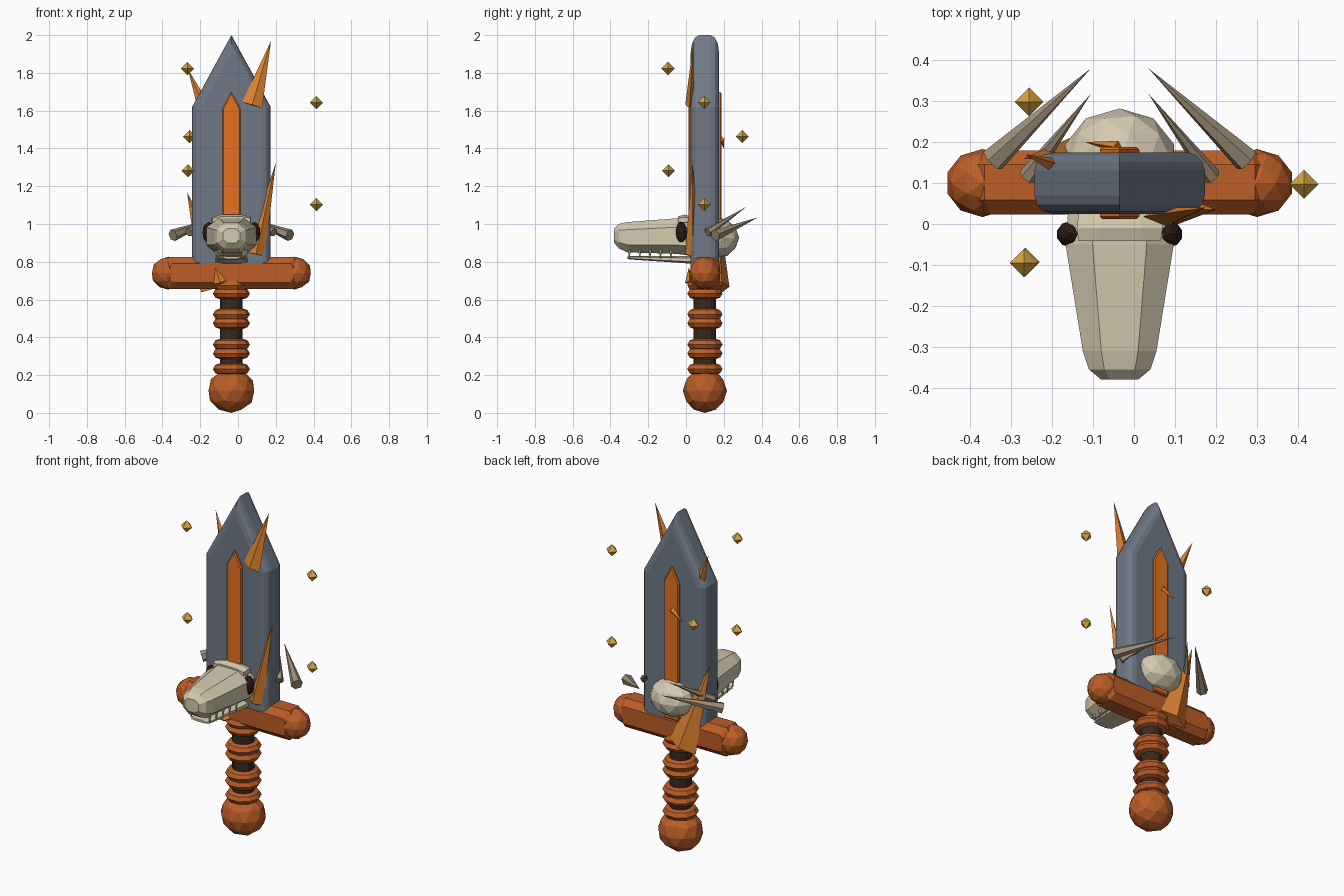
import bpy, bmesh, math
from mathutils import Vector, Matrix

if "Cube" in bpy.data.objects:
    bpy.data.objects.remove(bpy.data.objects["Cube"])

CX, CY = -0.035, 0.10          # sword axis


def mat(name, *rgb):
    m = bpy.data.materials.new(name)
    m.diffuse_color = (*rgb, 1)
    m.use_nodes = True
    m.node_tree.nodes["Principled BSDF"].inputs["Base Color"].default_value = m.diffuse_color
    return m


STEEL = mat("steel", 0.16, 0.19, 0.24)
EMBER = mat("ember", 0.78, 0.17, 0.015)
FLAME = mat("flame", 0.75, 0.23, 0.03)
BRONZE = mat("bronze", 0.50, 0.11, 0.02)
LEATHER = mat("leather", 0.04, 0.022, 0.015)
BONE = mat("bone", 0.66, 0.59, 0.43)
HORN = mat("horn", 0.35, 0.28, 0.19)
SOCKET = mat("socket", 0.025, 0.01, 0.006)
GOLD = mat("gold", 0.68, 0.38, 0.05)


def finish(bm, name, material):
    bmesh.ops.recalc_face_normals(bm, faces=bm.faces[:])
    me = bpy.data.meshes.new(name)
    bm.to_mesh(me)
    bm.free()
    me.materials.append(material)
    ob = bpy.data.objects.new(name, me)
    bpy.context.collection.objects.link(ob)
    return ob


def loft(name, rings, material):
    """Skin a list of equal-length point rings and cap both ends."""
    bm = bmesh.new()
    rows = [[bm.verts.new(p) for p in r] for r in rings]
    n = len(rows[0])
    for a, b in zip(rows, rows[1:]):
        for i in range(n):
            j = (i + 1) % n
            bm.faces.new((a[i], a[j], b[j], b[i]))
    bm.faces.new(rows[0])
    bm.faces.new(rows[-1])
    return finish(bm, name, material)


def plate(name, outline, y0, y1, bevel, segs, material):
    """Extrude an x/z outline along y and round its front and back rims."""
    bm = bmesh.new()
    f = bm.faces.new([bm.verts.new((CX + x, y0, z)) for x, z in outline])
    ext = bmesh.ops.extrude_face_region(bm, geom=[f])
    vs = [v for v in ext["geom"] if isinstance(v, bmesh.types.BMVert)]
    bmesh.ops.translate(bm, verts=vs, vec=(0, y1 - y0, 0))
    rim = [e for e in bm.edges if abs(e.verts[0].co.y - e.verts[1].co.y) < 1e-5]
    bmesh.ops.bevel(bm, geom=rim, offset=bevel, segments=segs, profile=0.5,
                    affect='EDGES')
    return finish(bm, name, material)


def ball(name, c, r, material, sub=2):
    bm = bmesh.new()
    bmesh.ops.create_icosphere(bm, subdivisions=sub, radius=1)
    bmesh.ops.transform(bm, matrix=Matrix.Translation(c) @ Matrix.Diagonal((*r, 1)),
                        verts=bm.verts[:])
    return finish(bm, name, material)


def spike(name, base, tip, rx, ry, material, sides=4):
    """Pointed cone from base to tip; rx is its width, ry its thickness in y."""
    base, tip = Vector(base), Vector(tip)
    d = (tip - base).normalized()
    up = Vector((0, 1, 0))
    u = up.cross(d).normalized()
    v = d.cross(u)
    bm = bmesh.new()
    ring = [bm.verts.new(base + u * rx * math.cos(a) + v * ry * math.sin(a))
            for a in (2 * math.pi * i / sides for i in range(sides))]
    t = bm.verts.new(tip)
    for i in range(sides):
        bm.faces.new((ring[i], ring[(i + 1) % sides], t))
    bm.faces.new(ring)
    return finish(bm, name, material)


def octagon(y, hx, z0, z1, k=0.5):
    """Chamfered rectangle across the skull at depth y."""
    zc, hz = (z0 + z1) / 2, (z1 - z0) / 2
    pts = [(1, -k), (1, k), (k, 1), (-k, 1), (-1, k), (-1, -k), (-k, -1), (k, -1)]
    return [(CX + a * hx, y, zc + b * hz) for a, b in pts]


def lathe(name, profile, material, n=10):
    return loft(name, [[(CX + r * math.cos(2 * math.pi * i / n),
                         CY + r * math.sin(2 * math.pi * i / n), z)
                        for i in range(n)] for r, z in profile], material)


# Blade and glowing inlay
plate("blade", [(-0.208, 0.74), (0.208, 0.74), (0.208, 1.62), (0, 2.0), (-0.208, 1.62)],
      0.025, 0.175, 0.045, 3, STEEL)
plate("blade_inlay", [(-0.048, 0.8), (0.048, 0.8), (0.048, 1.61), (0, 1.7), (-0.048, 1.61)],
      0.012, 0.188, 0.006, 1, EMBER)

# Crossguard
plate("guard_bar", [(-0.33, 0.655), (0.33, 0.655), (0.36, 0.69), (0.36, 0.79),
                    (0.33, 0.825), (-0.33, 0.825), (-0.36, 0.79), (-0.36, 0.69)],
      0.023, 0.18, 0.035, 1, BRONZE)
for s in (-1, 1):
    ball("guard_end", (CX + s * 0.335, CY, 0.74), (0.09, 0.083, 0.087), BRONZE)

# Grip, rings and pommel
lathe("grip", [(0.06, 0.18), (0.06, 0.69)], LEATHER, 12)
for z in (0.232, 0.315, 0.362, 0.475, 0.522, 0.632, 0.675):
    lathe("grip_ring", [(0.062, z - 0.03), (0.085, z - 0.022), (0.098, z),
                        (0.085, z + 0.022), (0.062, z + 0.03)], BRONZE)
ball("pommel", (CX, CY, 0.118), (0.127, 0.117, 0.118), BRONZE)

# Skull: cranium, snout, brow, lower jaw
ball("cranium", (CX, 0.155, 0.927), (0.14, 0.127, 0.112), BONE)
loft("snout", [octagon(0.04, 0.125, 0.83, 1.03), octagon(-0.05, 0.132, 0.842, 1.03),
               octagon(-0.31, 0.09, 0.85, 1.01), octagon(-0.355, 0.075, 0.87, 1.0),
               octagon(-0.38, 0.045, 0.9, 0.975)], BONE)
loft("brow", [octagon(0.025, 0.1, 1.0, 1.04), octagon(-0.01, 0.105, 0.995, 1.05),
              octagon(-0.042, 0.1, 1.0, 1.04)], BONE)
loft("jaw", [octagon(0.03, 0.085, 0.79, 0.83), octagon(-0.29, 0.06, 0.812, 0.83),
             octagon(-0.31, 0.045, 0.815, 0.828)], BONE)

# Paired eye sockets, teeth and horns
for s in (-1, 1):
    ball("eye_socket", (CX + s * 0.12, -0.025, 0.955), (0.034, 0.032, 0.056), SOCKET)
    for i in range(5):
        y = -0.30 + i * 0.055
        x = CX + s * (0.06 + i * 0.005)
        spike("tooth", (x, y, 0.862), (x, y, 0.808), 0.009, 0.009, BONE, 5)
    spike("large_horn", (CX + s * 0.31, 0.155, 0.94), (CX + s * 0.07, 0.38, 1.035),
          0.032, 0.032, HORN, 6)
    spike("small_horn", (CX + s * 0.225, 0.115, 0.955), (CX + s * 0.07, 0.318, 1.09),
          0.023, 0.023, HORN, 6)

# Flame shards on the blade and guard
for base, tip, rx, ry in [
        ((0.075, 0.018, 1.63), (0.175, 0.04, 1.97), 0.055, 0.022),
        ((0.095, 0.035, 0.84), (0.20, 0.035, 1.325), 0.05, 0.04),
        ((-0.19, 0.14, 1.64), (-0.265, 0.17, 1.82), 0.03, 0.02),
        ((-0.11, 0.19, 0.665), (-0.27, 0.16, 1.17), 0.09, 0.04),
        ((-0.04, 0.188, 1.45), (-0.12, 0.2, 1.40), 0.018, 0.015),
        ((-0.095, 0.02, 0.69), (-0.12, 0.015, 0.77), 0.035, 0.025)]:
    spike("flame_shard", base, tip, rx, ry, FLAME)

# Floating gems
for p in [(-0.268, -0.095, 1.823), (0.415, CY - 0.003, 1.643), (-0.256, 0.298, 1.463),
          (-0.265, -0.093, 1.282), (0.415, CY - 0.003, 1.103)]:
    bm = bmesh.new()
    for s in (-1, 1):
        bmesh.ops.create_cone(bm, segments=4, radius1=0.035, radius2=0, depth=0.035,
                              matrix=Matrix.Translation(p)
                              @ Matrix.Diagonal((1, 1, s, 1))
                              @ Matrix.Translation((0, 0, 0.0175))
                              @ Matrix.Rotation(math.pi / 2, 4, 'Z'))
    bmesh.ops.remove_doubles(bm, verts=bm.verts[:], dist=1e-4)
    finish(bm, "floating_gem", GOLD)
